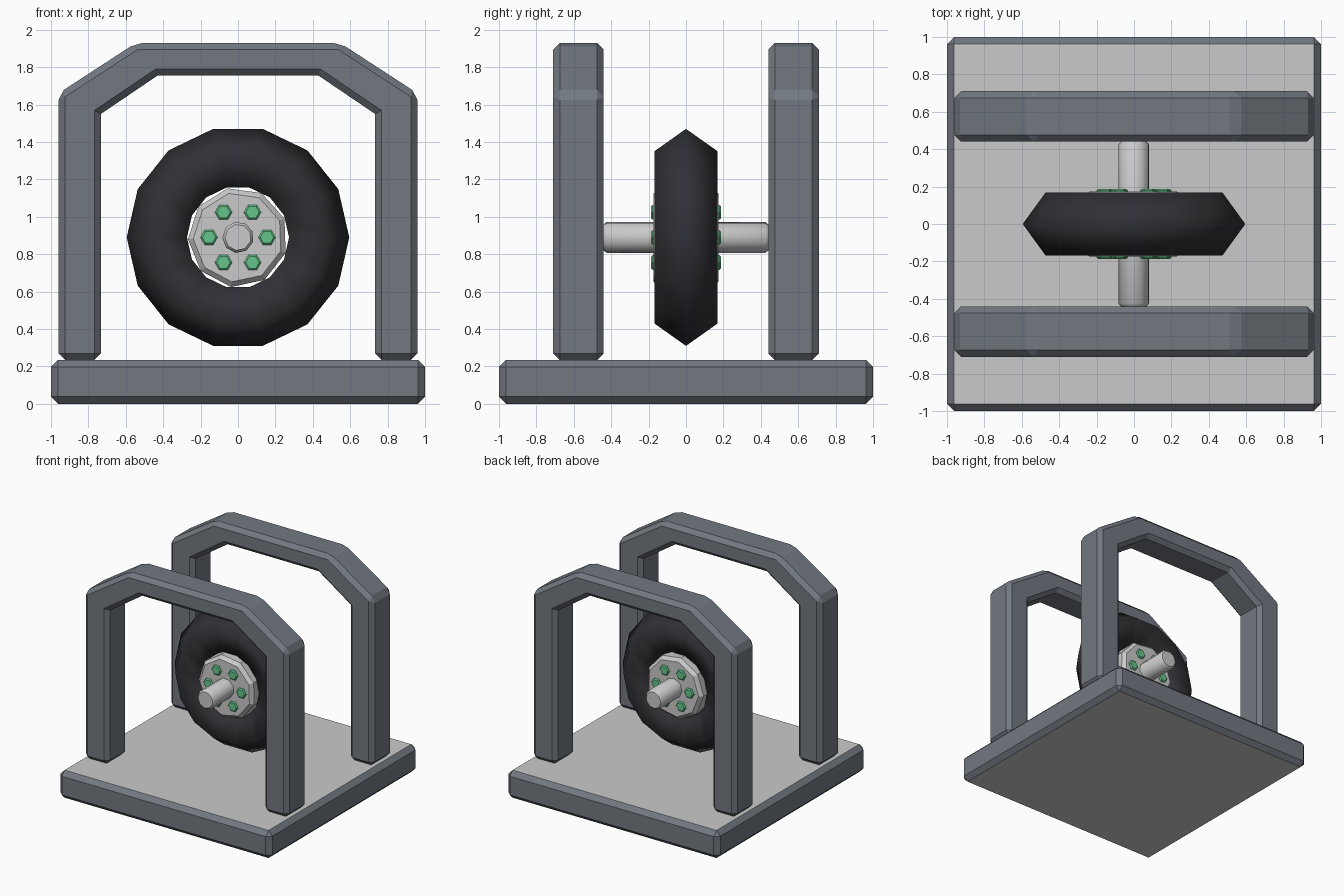
import bpy, bmesh, math
from mathutils import Vector

if "Cube" in bpy.data.objects:
    bpy.data.objects.remove(bpy.data.objects["Cube"])


def material(name, rgb):
    m = bpy.data.materials.new(name)
    m.diffuse_color = (*rgb, 1)
    m.use_nodes = True
    m.node_tree.nodes["Principled BSDF"].inputs["Base Color"].default_value = m.diffuse_color
    return m


DARK = material("slate grey", (0.17, 0.19, 0.22))
LIGHT = material("light grey", (0.59, 0.59, 0.60))
RUBBER = material("black rubber", (0.030, 0.030, 0.036))
GREEN = material("green", (0.13, 0.56, 0.26))
AXIS_Z = 0.89


def finish(bm, name, *mats):
    bmesh.ops.recalc_face_normals(bm, faces=bm.faces)
    mesh = bpy.data.meshes.new(name)
    bm.to_mesh(mesh)
    bm.free()
    for m in mats:
        mesh.materials.append(m)
    ob = bpy.data.objects.new(name, mesh)
    bpy.context.collection.objects.link(ob)
    return ob


def smooth(ob, degrees):
    bpy.ops.object.select_all(action='DESELECT')
    bpy.context.view_layer.objects.active = ob
    ob.select_set(True)
    bpy.ops.object.shade_smooth_by_angle(angle=math.radians(degrees))


def lathe(name, profile, n, phase, mat, cx=0, cz=AXIS_Z):
    """Closed solid turned around the y axis; profile holds (radius, y)."""
    bm = bmesh.new()
    rings = []
    for r, y in profile:
        angles = [phase + 2 * math.pi * i / n for i in range(n)]
        rings.append([bm.verts.new((cx + r * math.cos(a), y, cz + r * math.sin(a)))
                      for a in angles])
    for a, b in zip(rings, rings[1:]):
        for i in range(n):
            j = (i + 1) % n
            bm.faces.new((a[i], a[j], b[j], b[i]))
    bm.faces.new(rings[0])
    bm.faces.new(rings[-1])
    return finish(bm, name, mat)


# Base plate: bevelled slab with light top and bottom panels
bm = bmesh.new()
bmesh.ops.create_cube(bm, size=1)
for v in bm.verts:
    v.co = Vector((v.co.x * 2, v.co.y * 2, (v.co.z + 0.5) * 0.235))
bmesh.ops.bevel(bm, geom=bm.edges[:], offset=0.038, segments=1, affect='EDGES')
bm.normal_update()
for f in bm.faces:
    f.material_index = 1 if abs(f.normal.z) > 0.95 else 0
finish(bm, "base_plate", DARK, LIGHT)


# Arches: extruded outline, bevelled except at the inner corners
half = [(0.96, 0.235), (0.96, 1.66), (0.545, 1.93),
        (0.43, 1.755), (0.733, 1.55), (0.733, 0.235)]
outer, inner = half[:3], half[3:]
outline = (outer + [(-x, z) for x, z in reversed(outer)]
           + [(-x, z) for x, z in reversed(inner)] + inner)
inner_corners = {(round(x, 3), round(z, 3)) for x, z in inner[:2]}


def arch(name, y0, y1):
    bm = bmesh.new()
    face = bm.faces.new([bm.verts.new((x, y0, z)) for x, z in outline])
    ext = bmesh.ops.extrude_face_region(bm, geom=[face])
    for v in ext["geom"]:
        if isinstance(v, bmesh.types.BMVert):
            v.co.y = y1
    bmesh.ops.recalc_face_normals(bm, faces=bm.faces)

    def is_inner_corner(e):
        a, b = (v.co for v in e.verts)
        return (abs(a.y - b.y) > 0.1
                and (round(abs(a.x), 3), round(a.z, 3)) in inner_corners)

    edges = [e for e in bm.edges if not is_inner_corner(e)]
    bmesh.ops.bevel(bm, geom=edges, offset=0.035, segments=1, affect='EDGES')
    finish(bm, name, DARK)


arch("front_arch", -0.71, -0.44)
arch("back_arch", 0.44, 0.71)

# Tyre: low-poly torus with a five-sided section
bpy.ops.mesh.primitive_torus_add(
    major_segments=14, minor_segments=5, major_radius=0.417, minor_radius=0.178,
    location=(0, 0, AXIS_Z), rotation=(math.pi / 2, 0, 0))
tyre = bpy.context.object
tyre.name = "tyre"
tyre.data.materials.append(RUBBER)
smooth(tyre, 180)

# Hub and axle
phase = math.radians(22)
lathe("hub", [(0.24, -0.173), (0.268, -0.145), (0.268, 0.145), (0.24, 0.173)],
      9, phase, LIGHT)
axle = lathe("axle", [(0.07, -0.44), (0.084, -0.425), (0.084, 0.425), (0.07, 0.44)],
             9, phase, LIGHT)
smooth(axle, 42)

# Wheel bolts: six on each side
for side, s in (("front", -1), ("back", 1)):
    for i in range(6):
        a = i * math.pi / 3
        lathe(f"{side}_bolt_{i + 1}",
              [(0.046, s * 0.15), (0.046, s * 0.178), (0.036, s * 0.187)],
              6, 0, GREEN, 0.155 * math.cos(a), AXIS_Z + 0.155 * math.sin(a))
